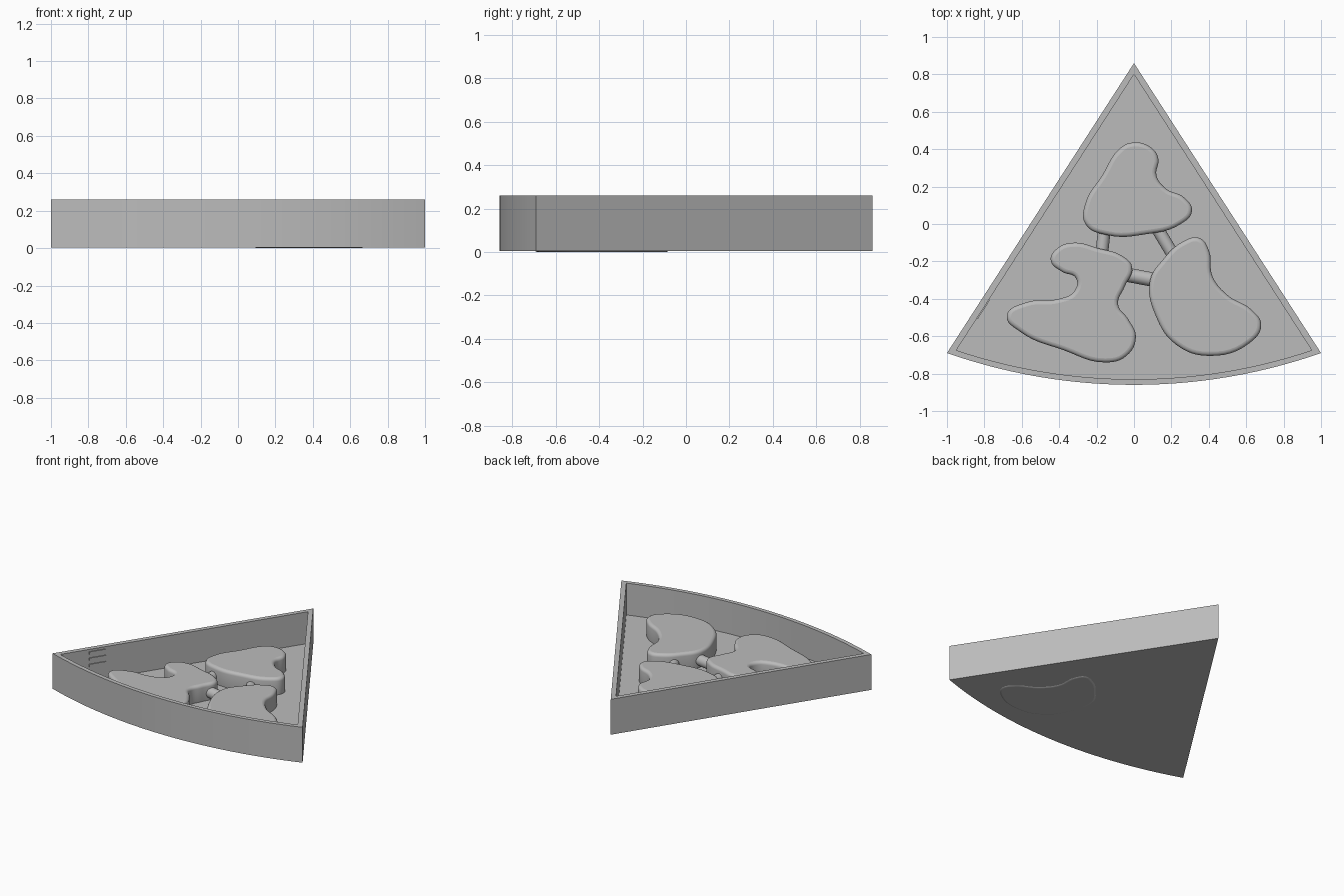
import bpy, bmesh, math
from mathutils import Vector

cube = bpy.data.objects.get("Cube")
if cube:
    bpy.data.objects.remove(cube, do_unlink=True)

grey = bpy.data.materials.new("plain grey")
grey.use_nodes = True
grey.diffuse_color = (0.5, 0.5, 0.5, 1)
grey.node_tree.nodes["Principled BSDF"].inputs["Base Color"].default_value = (0.5, 0.5, 0.5, 1)

BASE, FLOOR, RIM, TOP = 0.004, 0.03, 0.26, 0.15


def finish(obj, smooth_angle=35):
    obj.data.materials.clear()
    obj.data.materials.append(grey)
    bpy.ops.object.select_all(action='DESELECT')
    obj.select_set(True)
    bpy.context.view_layer.objects.active = obj
    bpy.ops.object.shade_smooth_by_angle(angle=math.radians(smooth_angle))
    return obj


def from_bmesh(name, bm):
    bmesh.ops.recalc_face_normals(bm, faces=bm.faces[:])
    mesh = bpy.data.meshes.new(name)
    bm.to_mesh(mesh)
    bm.free()
    obj = bpy.data.objects.new(name, mesh)
    bpy.context.collection.objects.link(obj)
    return finish(obj)


def wedge(apex_y, corner_x, corner_y, bottom_y, steps=28):
    """Triangle outline whose front edge is a shallow arc."""
    sag = corner_y - bottom_y
    radius = (corner_x ** 2 + sag ** 2) / (2 * sag)
    half = math.asin(corner_x / radius)
    outline = [(0, apex_y)]
    for i in range(steps + 1):
        a = -half + 2 * half * i / steps
        outline.append((radius * math.sin(a), bottom_y + radius * (1 - math.cos(a))))
    return outline


# Walled tray: one shell running up the outside, over the rim and down inside
def build_tray():
    outer = wedge(0.86, 1.0, -0.69, -0.86)
    inner = wedge(0.80, 0.95, -0.675, -0.83)
    bm = bmesh.new()
    rings = [[bm.verts.new((x, y, z)) for x, y in outline]
             for outline, z in ((outer, BASE), (outer, RIM), (inner, RIM), (inner, FLOOR))]
    count = len(outer)
    for low, high in zip(rings, rings[1:]):
        for i in range(count):
            j = (i + 1) % count
            bm.faces.new((low[i], low[j], high[j], high[i]))
    bm.faces.new(rings[0])
    bm.faces.new(rings[-1])
    return from_bmesh("tray", bm)


# Island: smooth closed outline, extruded with rounded edges
def build_island(name, points, bottom):
    curve = bpy.data.curves.new(name, 'CURVE')
    curve.dimensions = '2D'
    curve.fill_mode = 'BOTH'
    curve.resolution_u = 6
    spline = curve.splines.new('BEZIER')
    spline.bezier_points.add(len(points) - 1)
    for bez, (x, y) in zip(spline.bezier_points, points):
        bez.co = (x, y, 0)
        bez.handle_left_type = bez.handle_right_type = 'AUTO'
    spline.use_cyclic_u = True
    edge = 0.022
    curve.bevel_depth = edge
    curve.bevel_resolution = 3
    curve.offset = -edge
    curve.extrude = (TOP - bottom) / 2 - edge
    obj = bpy.data.objects.new(name, curve)
    bpy.context.collection.objects.link(obj)
    obj.location.z = (TOP + bottom) / 2
    bpy.ops.object.select_all(action='DESELECT')
    obj.select_set(True)
    bpy.context.view_layer.objects.active = obj
    bpy.ops.object.convert(target='MESH')
    return finish(bpy.context.view_layer.objects.active, 40)


# Round connecting bar between two islands
def build_bar(name, start, end, radius=0.038, z=0.078):
    a, b = Vector((*start, z)), Vector((*end, z))
    bpy.ops.mesh.primitive_cylinder_add(vertices=20, radius=radius, depth=(b - a).length,
                                        location=(a + b) / 2)
    obj = bpy.context.object
    obj.name = name
    obj.rotation_euler = (b - a).to_track_quat('Z', 'Y').to_euler()
    return finish(obj)


# Short raised mark on the inner left wall
def build_mark(name, z):
    start, end = Vector((-0.95, -0.675, z)), Vector((0, 0.80, z))
    along = end - start
    bpy.ops.mesh.primitive_cube_add(size=1, location=start + along * 0.15)
    obj = bpy.context.object
    obj.name = name
    obj.scale = (0.12, 0.012, 0.018)
    obj.rotation_euler.z = math.atan2(along.y, along.x)
    return finish(obj)


build_tray()

build_island("back_island", [
    (-.01, .435), (.09, .41), (.13, .35), (.12, .26), (.17, .19), (.27, .14), (.31, .07),
    (.25, 0), (.06, -.055), (-.14, -.06), (-.26, 0), (-.26, .11), (-.17, .26), (-.08, .4)],
    FLOOR - 0.022)

build_island("right_island", [
    (-.32, -.1), (-.41, -.13), (-.445, -.195), (-.385, -.255), (-.31, -.29), (-.32, -.36),
    (-.4, -.4), (-.58, -.42), (-.68, -.49), (-.61, -.575), (-.375, -.675), (-.155, -.74),
    (-.04, -.705), (.01, -.605), (-.03, -.51), (-.085, -.43), (-.05, -.335), (-.01, -.23),
    (-.065, -.17), (-.19, -.13)],
    FLOOR - 0.022)

# This island reaches just through the underside
build_island("left_island", [
    (.35, -.075), (.4, -.14), (.42, -.28), (.5, -.38), (.63, -.46), (.68, -.54), (.62, -.635),
    (.4, -.705), (.225, -.645), (.12, -.5), (.085, -.305), (.155, -.19), (.26, -.095)],
    0)

build_bar("back_right_bar", (-.155, 0), (-.175, -.18), 0.034)
build_bar("back_left_bar", (.11, 0), (.23, -.2), 0.034)
build_bar("front_bar", (-.07, -.265), (.14, -.305))

for i in range(3):
    build_mark(f"wall_mark_{i + 1}", 0.235 - 0.045 * i)
